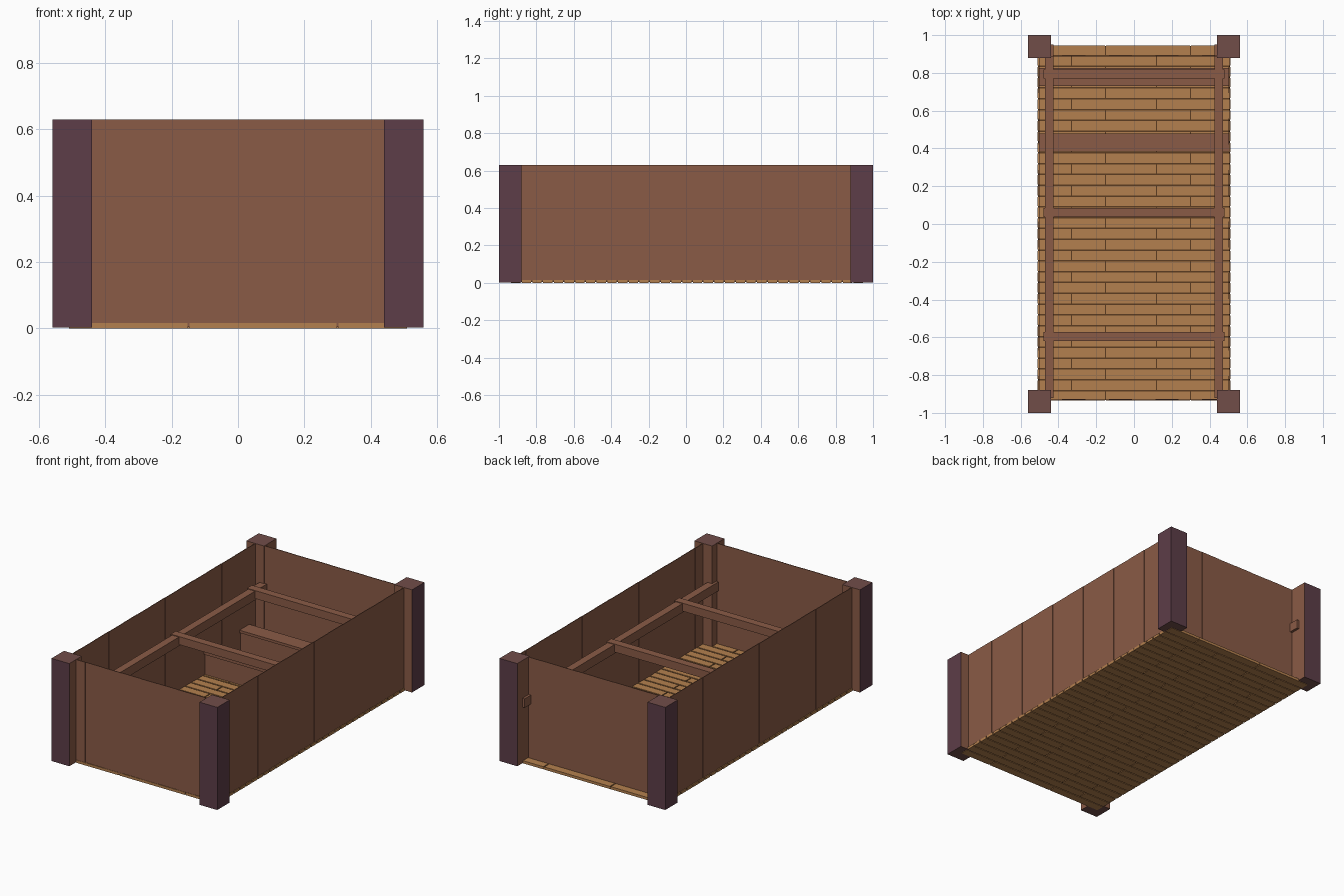
import bpy, bmesh

if "Cube" in bpy.data.objects:
    bpy.data.objects.remove(bpy.data.objects["Cube"])


def srgb(r, g, b):
    f = lambda c: c / 12.92 if c <= 0.04045 else ((c + 0.055) / 1.055) ** 2.4
    return (f(r / 255), f(g / 255), f(b / 255), 1.0)


def material(name, r, g, b):
    m = bpy.data.materials.new(name)
    m.diffuse_color = srgb(r, g, b)
    m.use_nodes = True
    m.node_tree.nodes["Principled BSDF"].inputs["Base Color"].default_value = m.diffuse_color
    return m


BROWN = material("brown_wood", 138, 91, 70)
PLUM = material("plum_wood", 93, 61, 72)
CAP = material("post_end_wood", 113, 77, 73)
HONEY = material("honey_floor_wood", 180, 128, 78)
DARK = material("dark_gap_wood", 92, 60, 33)


def add_box(bm, x0, x1, y0, y1, z0, z1):
    """Box from its limits, added to a bmesh."""
    verts = bmesh.ops.create_cube(bm, size=1)["verts"]
    for v in verts:
        v.co = (x0 + (v.co.x + 0.5) * (x1 - x0),
                y0 + (v.co.y + 0.5) * (y1 - y0),
                z0 + (v.co.z + 0.5) * (z1 - z0))


def boxes(name, limits, *mats, rule=None):
    """One object made of several boxes, optionally coloured by face normal."""
    bm = bmesh.new()
    for lim in limits:
        add_box(bm, *lim)
    bm.normal_update()
    if rule:
        for f in bm.faces:
            f.material_index = rule(f.normal)
    mesh = bpy.data.meshes.new(name)
    bm.to_mesh(mesh)
    bm.free()
    for m in mats:
        mesh.materials.append(m)
    ob = bpy.data.objects.new(name, mesh)
    bpy.context.collection.objects.link(ob)
    return ob


H = 0.63

# corner posts: plum on the outer sides, brown on the inner ones
for sx, xn in ((-1, "left"), (1, "right")):
    for sy, yn in ((-1, "front"), (1, "back")):
        def post_rule(n, sx=sx, sy=sy):
            if abs(n.z) > 0.5:
                return 2
            return 0 if n.x * sx > 0.5 or n.y * sy > 0.5 else 1
        cx, cy = 0.5 * sx, 0.94 * sy
        boxes(f"{yn}_{xn}_post",
              [(cx - 0.06, cx + 0.06, cy - 0.06, cy + 0.06, 0.003, H)],
              PLUM, BROWN, CAP, rule=post_rule)


def cuts(start, pitch, count, end):
    """Spans of upright boards between -end and end."""
    e = [-end] + [start + pitch * i for i in range(count)] + [end]
    return list(zip(e[:-1], e[1:]))


# thin board walls, every second board set back a hair
T = 0.002
for name, y in (("front_wall", -0.931), ("back_wall", 0.888)):
    boxes(name, [(a, b, y - T + i % 2 * 0.0015, y + T + i % 2 * 0.0015, 0.004, H - 0.001)
                 for i, (a, b) in enumerate(cuts(-0.38, 0.1232, 7, 0.48))], BROWN)
for name, x in (("left_wall", -0.503), ("right_wall", 0.503)):
    boxes(name, [(x - T + i % 2 * 0.0015, x + T + i % 2 * 0.0015, a, b, 0.004, H - 0.001)
                 for i, (a, b) in enumerate(cuts(-0.805, 0.1363, 13, 0.92))], BROWN)

# floor boards with staggered joints over a dark bed
ROWS, Y0, Y1, GAP = 33, -0.935, 0.945, 0.008
pitch = (Y1 - Y0 + GAP) / ROWS
planks = []
for r in range(ROWS):
    y = Y0 + r * pitch
    joints = (-0.15, 0.30) if r % 2 == 0 else (-0.33, 0.12)
    xs = (-0.51,) + joints + (0.51,)
    for a, b in zip(xs[:-1], xs[1:]):
        planks.append((a + (0.003 if a > -0.5 else 0), b - (0.003 if b < 0.5 else 0),
                       y, y + pitch - GAP, 0.0, 0.016))
boxes("floor_boards", planks, HONEY)
boxes("floor_bed", [(-0.507, 0.507, Y0 + 0.003, Y1 - 0.003, 0.004, 0.012)], DARK)

# long rails
for s, n in ((-1, "left"), (1, "right")):
    x = 0.448 * s
    boxes(f"{n}_rail", [(x - 0.023, x + 0.023, -0.92, 0.95, 0.345, 0.40)], BROWN)

# cross beams lapped over the rails
boxes("cross_beams", [(-0.48, 0.48, y - 0.024, y + 0.024, 0.355, 0.404)
                      for y in (-0.595, 0.06, 0.795)], BROWN)

# two low benches: solid base with an overhanging seat
for n, y in (("middle_bench", 0.385), ("back_bench", 0.73)):
    boxes(n + "_base", [(-0.5, 0.5, y + 0.008, y + 0.087, 0.012, 0.142)], BROWN)
    boxes(n + "_seat", [(-0.502, 0.502, y, y + 0.095, 0.141, 0.157)], BROWN)
